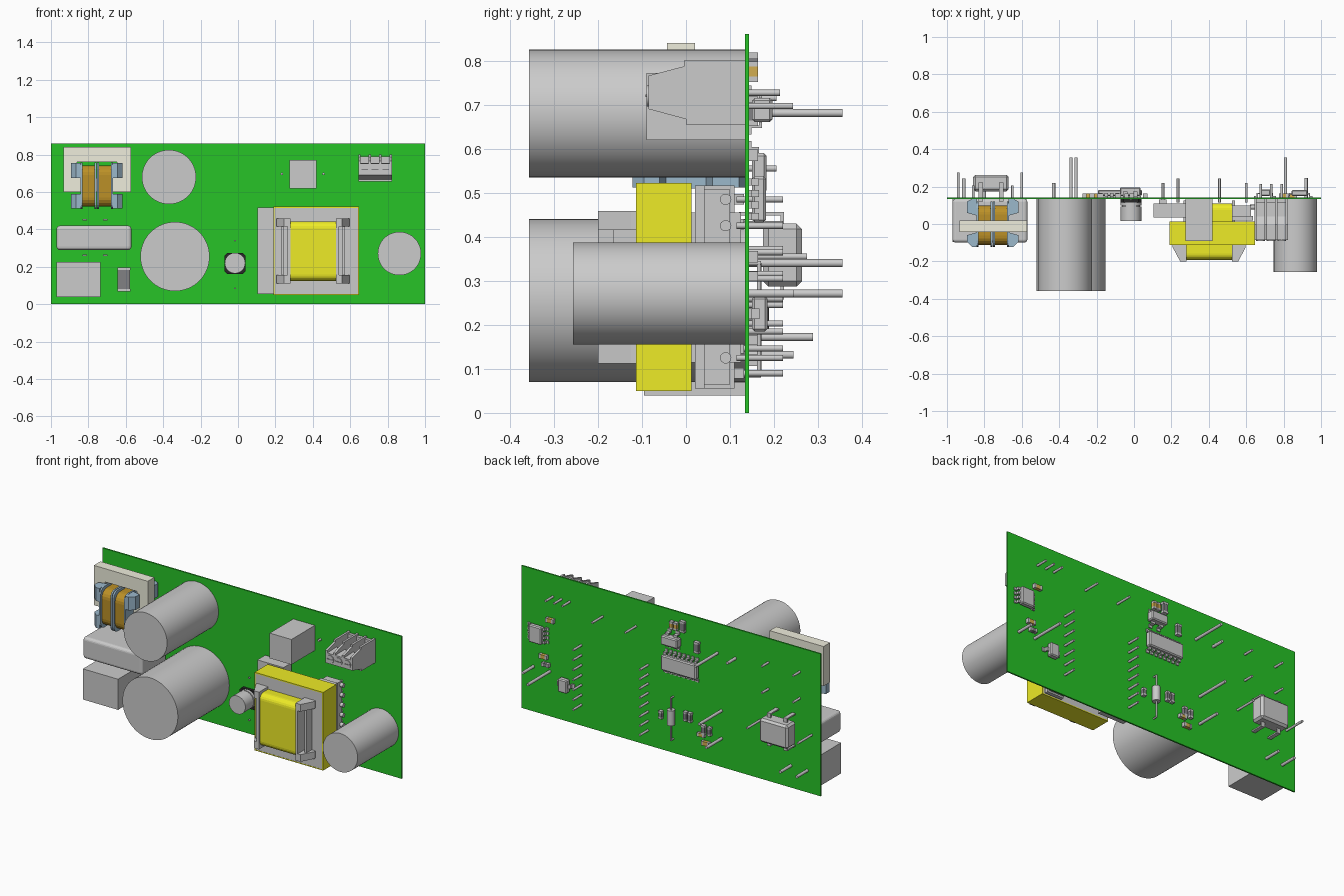
import bpy, bmesh, math
from mathutils import Matrix, Vector

if "Cube" in bpy.data.objects:
    bpy.data.objects.remove(bpy.data.objects["Cube"])

COL = dict(green=(.02, .55, .02), yellow=(.85, .83, .02), cream=(.86, .85, .72),
           blue=(.33, .48, .60), brown=(.50, .28, .02), light=(.66, .66, .67),
           metal=(.75, .76, .78), dark=(.22, .22, .23), black=(.02, .02, .02), tan=(.65, .42, .08))
MATS = {}
for k, c in COL.items():
    MATS[k] = bpy.data.materials.new(k)
    MATS[k].diffuse_color = (*c, 1)

F, B = 0.135, 0.143   # front and back faces of the board


def finish(name, bm, mat):
    bmesh.ops.recalc_face_normals(bm, faces=bm.faces)
    me = bpy.data.meshes.new(name)
    bm.to_mesh(me)
    bm.free()
    ob = bpy.data.objects.new(name, me)
    bpy.context.collection.objects.link(ob)
    if mat:
        me.materials.append(MATS[mat])
    return ob


def box(name, x0, x1, y0, y1, z0, z1, mat=None, bevel=0, axis=None, seg=4):
    """Box from limits; bevel all edges, or only edges parallel to one axis."""
    bm = bmesh.new()
    bmesh.ops.create_cube(bm, size=1)
    for v in bm.verts:
        v.co = Vector(((x0 + x1) / 2 + v.co.x * (x1 - x0), (y0 + y1) / 2 + v.co.y * (y1 - y0),
                       (z0 + z1) / 2 + v.co.z * (z1 - z0)))
    if bevel:
        es = [e for e in bm.edges if axis is None or
              abs((e.verts[0].co - e.verts[1].co).normalized()[axis]) > .9]
        bmesh.ops.bevel(bm, geom=es, offset=bevel, segments=seg, profile=.5, affect='EDGES')
    return finish(name, bm, mat)


def cyl(name, start, length, r, mat=None, axis='Y', n=12, r2=None):
    bm = bmesh.new()
    rot = {'X': Matrix.Rotation(math.pi / 2, 4, 'Y'), 'Y': Matrix.Rotation(-math.pi / 2, 4, 'X'),
           'Z': Matrix()}[axis]
    m = Matrix.Translation(start) @ rot @ Matrix.Translation((0, 0, length / 2))
    bmesh.ops.create_cone(bm, cap_ends=True, segments=n, radius1=r, radius2=r if r2 is None else r2,
                          depth=length, matrix=m)
    for f in bm.faces:
        f.smooth = len(f.verts) == 4
    ob = finish(name, bm, mat)
    with bpy.context.temp_override(active_object=ob, object=ob, selected_objects=[ob],
                                   selected_editable_objects=[ob]):
        bpy.ops.object.shade_smooth_by_angle(angle=math.radians(40))
    return ob


def prism(name, pts, a, b, mat=None, axis='X'):
    """Extrude a (y, z) profile along x, or an (x, y) profile along z."""
    bm = bmesh.new()
    vs = [bm.verts.new((a, p, q) if axis == 'X' else (p, q, a)) for p, q in pts]
    g = bmesh.ops.extrude_face_region(bm, geom=[bm.faces.new(vs)])
    d = Vector((b - a, 0, 0) if axis == 'X' else (0, 0, b - a))
    bmesh.ops.translate(bm, vec=d, verts=[v for v in g['geom'] if isinstance(v, bmesh.types.BMVert)])
    return finish(name, bm, mat)


def pin(x, z, y, r=.007):
    cyl('pin', (x, F - .02, z), y - F + .02, r, 'metal')


def chip(x, z, w, h, color='dark', vertical=False):
    """Two-terminal surface part on the back of the board."""
    box('chip_body', x - w / 2, x + w / 2, B, B + .02, z - h / 2, z + h / 2, color)
    for s in (-1, 1):
        if vertical:
            c = z + s * h / 2
            box('chip_end', x - w / 2 - .001, x + w / 2 + .001, B, B + .021, c - .006, c + .006, 'metal')
        else:
            c = x + s * w / 2
            box('chip_end', c - .006, c + .006, B, B + .021, z - h / 2 - .001, z + h / 2 + .001, 'metal')


def package(name, x, z, w, h, top, n, along_x=True):
    """Gull-wing package on the back: body plus two rows of n leads."""
    box(name, x - w / 2, x + w / 2, B + .007, top, z - h / 2, z + h / 2, None, .006, seg=1)
    span, half = (w, h / 2) if along_x else (h, w / 2)
    mid = (B + top) / 2
    for i in range(n):
        o = (i + .5) / n * span - span / 2
        t = min(.3 * span / n, .012)
        for s in (-1, 1):
            for lo, hi, y0, y1 in ((half - .002, half + .014, mid - .004, mid + .003),
                                   (half + .008, half + .014, B, mid),
                                   (half + .01, half + .028, B, B + .006)):
                lo, hi = sorted((s * lo, s * hi))
                if along_x:
                    box('lead', x + o - t, x + o + t, y0, y1, z + lo, z + hi, 'metal')
                else:
                    box('lead', x + lo, x + hi, y0, y1, z + o - t, z + o + t, 'metal')


# circuit board
box('circuit_board', -1, 1, F - .001, B, 0, .86, 'green')

# large can capacitors
for x, z, r, y in ((-.337, .255, .185, -.357), (-.369, .68, .145, -.357), (.863, .271, .116, -.257)):
    cyl('can_capacitor', (x, y, z), F - y, r, None, n=64)

# plain block components, film capacitor and chip fuse
box('input_block', -.97, -.735, -.095, F, .04, .225)
box('relay_block', .275, .42, -.09, F, .62, .772)
box('film_capacitor', -.97, -.57, -.10, F, .29, .42, 'light', .018)
box('fuse_body', -.643, -.577, .09, F, .08, .185, 'dark')
for z in (.068, .182):
    box('fuse_end', -.644, -.576, .089, F, z, z + .014, 'metal')

# common mode choke: core frame, windings and bobbin
for a in ((-.933, -.573, .76, .84), (-.933, -.573, .60, .675),
          (-.933, -.86, .675, .76), (-.646, -.573, .675, .76)):
    box('choke_core', a[0], a[1], -.043, .02, a[2], a[3], 'cream')
for x0, x1 in ((-.832, -.767), (-.743, -.678)):
    box('choke_winding', x0, x1, -.112, .10, .522, .742, 'brown', .05, 0, 5)
for x in (-.842, -.767, -.753, -.678):
    box('bobbin_flange', x, x + .010, -.122, .12, .51, .757, 'blue', .035, 0, 4)
for s in (-1, 1):
    for z0, z1 in ((.512, .59), (.675, .755)):
        xs = [-.755 + s * k for k in (.085, .11, .138, .138, .085)]
        prism('bobbin_wing', list(zip(xs, (-.122, -.122, -.095, -.06, -.045))), z0, z1, 'blue', 'Z')
        prism('bobbin_foot', list(zip(xs, (F, F, .12, .06, .045))), z0, z1, 'blue', 'Z')

# small can capacitor on a black base
box('small_can_base', -.072, .040, .115, F, .162, .275, 'black', .015, 1, 1)
cyl('small_can', (-.016, .015, .22), .078, .055, 'light', n=32)
cyl('small_can_neck', (-.016, .09, .22), .01, .048, 'light', n=32)
cyl('small_can_foot', (-.016, .099, .22), .018, .055, 'light', n=32)

# transformer: core, tape wrap, winding and bobbin
box('transformer_core', .195, .641, -.112, .012, .056, .515, 'light')
for a in ((.19, .648, .515, .522), (.19, .648, .05, .056), (.19, .195, .056, .515), (.641, .648, .056, .515)):
    box('transformer_tape', a[0], a[1], -.113, .013, a[2], a[3], 'yellow')
box('transformer_winding', .28, .524, -.192, .11, .125, .443, 'yellow', .035, 0, 5)
for s in (-1, 1):
    c = .402
    xs = sorted((c + s * .122, c + s * .137))
    box('coil_flange', xs[0], xs[1], -.2, .125, .115, .455)
    for z0, z1 in ((.112, .155), (.415, .458)):
        prism('coil_corner', [(c + s * .122, -.2), (c + s * .155, -.2), (c + s * .195, -.125),
                              (c + s * .195, -.11), (c + s * .122, -.11)], z0, z1, None, 'Z')
    xs = sorted((c + s * .158, c + s * .17))
    box('coil_rib', xs[0], xs[1], -.165, -.11, .155, .415)
# pin rails behind the core
box('primary_rail', .105, .28, .035, .11, .055, .517)
box('secondary_rail', .524, .635, .02, .042, .055, .517)
box('secondary_rail', .524, .625, .042, .10, .065, .507)
for i in range(8):
    z = .09 + i * .0564
    pin(.155, z, .22)
    box('primary_standoff', .135, .175, .10, F - .003, z - .012, z + .012)
for i in range(7):
    z = .125 + i * .06
    pin(.60, z, .22)
    cyl('rail_boss', (.62, .09, z), .025, .013, None, 'X', 10)

# screw terminal: ribs, recessed body and screws
rib = [(F, .655), (0, .655), (0, .667), (-.085, .69), (-.085, .766), (-.005, .787), (-.005, .80), (F, .80)]
core = [(F, .656), (.002, .656), (.002, .667), (-.085, .69), (-.085, .752), (.0, .755), (.04, .735), (F, .735)]
prism('terminal_body', core, .645, .82, 'light')
for x in (.643, .698, .755, .811):
    prism('terminal_rib', rib, x, x + .013, 'light')
box('terminal_back', .645, .82, .115, F, .70, .79, 'light')
for x in (.677, .733, .79):
    cyl('terminal_screw', (x, -.09, .72), .02, .024, 'light', n=20)
    box('screw_slot', x - .018, x + .018, -.0915, -.088, .717, .723, 'dark')
    pin(x, .727, .213)

# through-hole leads
for x, z, y in ((-.31, .681, .355), (-.43, .681, .22), (-.337, .34, .355), (-.337, .172, .288),
                (.81, .271, .355), (.92, .271, .245), (-.91, .132, .244), (-.80, .132, .244)):
    pin(x, z, y, .009)
for x, z, y in ((-.94, .355, .275), (-.60, .355, .275), (.235, .697, .243), (.457, .697, .243),
                (-.86, .555, .205), (-.65, .555, .205), (-.86, .715, .205), (-.65, .715, .205)):
    pin(x, z, y)

# bridge rectifier on the back
box('rectifier', -.86, -.67, .175, .263, .287, .43, None, .012, seg=1)
for x in (-.82, -.71):
    for z, zi in ((.262, .30), (.452, .415)):
        box('rectifier_lead', x - .012, x + .012, .12, .223, z - .004, z + .004, 'metal')
        box('rectifier_lead', x - .012, x + .012, .215, .223, min(z, zi), max(z, zi), 'metal')

# packages on the back
package('controller_chip', -.075, .545, .235, .09, .183, 8)
package('output_chip', .885, .485, .085, .105, .182, 4, False)
package('switch_chip', -.02, .688, .11, .055, .196, 2)
package('diode_block', .70, .225, .06, .08, .185, 1, False)

# axial diode with bent leads
cyl('diode_body', (-.016, .166, .18), .09, .022, None, 'Z', 20)
cyl('diode_lead', (-.016, .166, .085), .255, .005, 'metal', 'Z')
for z in (.085, .34):
    cyl('diode_leg', (-.016, .125, z), .045, .005, 'metal')

# small chips
for x, z, w, h, c, v in ((-.085, .785, .03, .055, 'dark', True), (-.18, .685, .03, .055, 'dark', True),
                         (-.012, .775, .02, .035, 'tan', True), (-.04, .775, .02, .035, 'tan', True),
                         (.80, .585, .04, .024, 'tan', False), (.845, .355, .04, .024, 'tan', False),
                         (.83, .31, .035, .02, 'dark', False), (.06, .215, .02, .035, 'dark', True),
                         (-.105, .25, .02, .045, 'dark', True), (-.135, .25, .02, .045, 'dark', True),
                         (-.225, .20, .024, .045, 'dark', True), (-.265, .20, .02, .04, 'dark', True),
                         (-.24, .12, .04, .024, 'tan', False), (-.21, .165, .035, .02, 'tan', False)):
    chip(x, z, w, h, c, v)

for m in bpy.data.materials:
    if m.users and not m.is_grease_pencil:
        m.use_nodes = True
        m.node_tree.nodes["Principled BSDF"].inputs["Base Color"].default_value = m.diffuse_color
